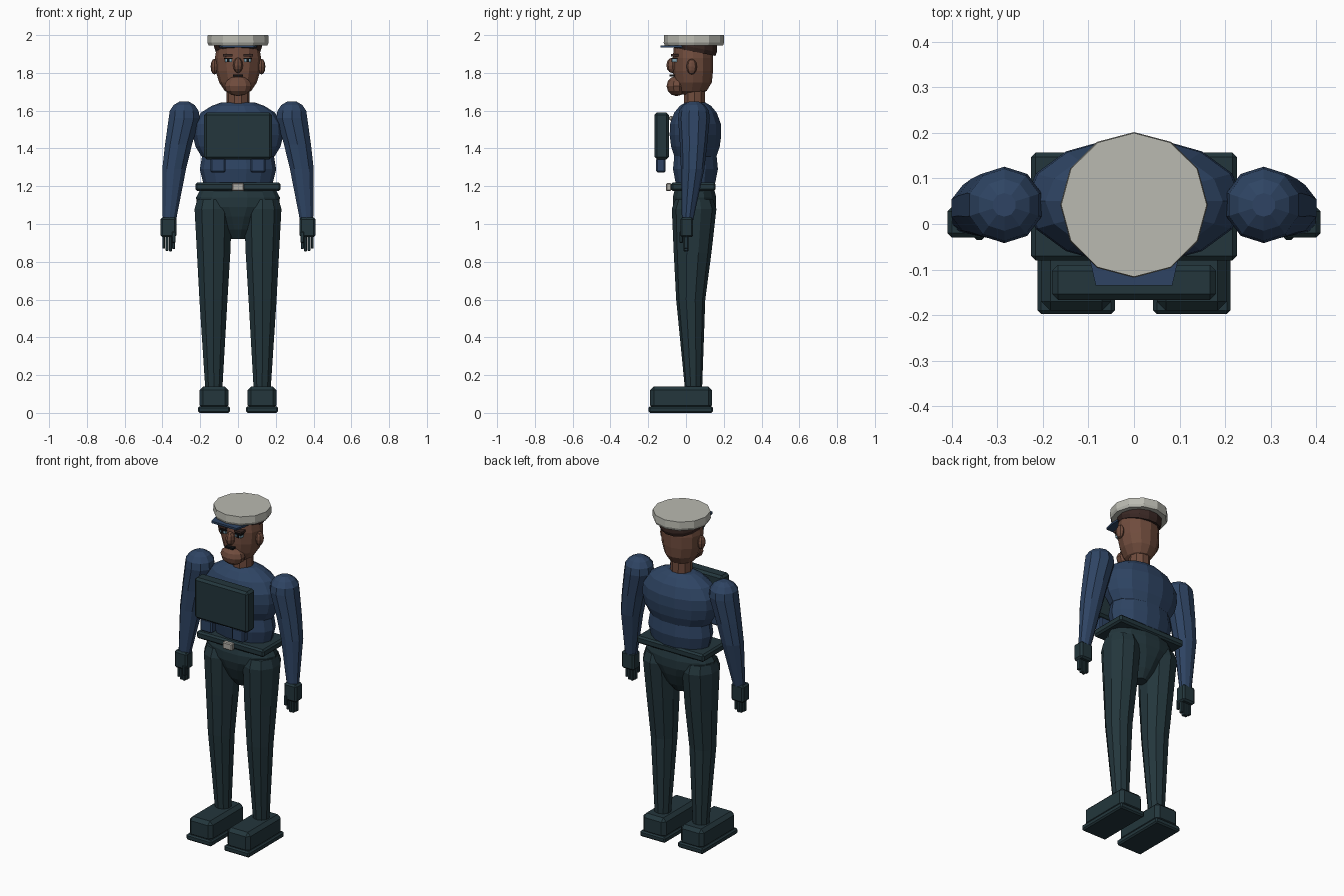
import bpy, bmesh, math
from mathutils import Matrix, Vector

if "Cube" in bpy.data.objects:
    bpy.data.objects.remove(bpy.data.objects["Cube"])


def material(name, r, g, b):
    def lin(c):
        c /= 255
        return ((c + 0.055) / 1.055) ** 2.4 if c > 0.04 else c / 12.92
    m = bpy.data.materials.new(name)
    m.diffuse_color = (lin(r), lin(g), lin(b), 1)
    m.use_nodes = True
    m.node_tree.nodes["Principled BSDF"].inputs["Base Color"].default_value = m.diffuse_color
    return m


NAVY = material("navy cloth", 46, 68, 99)
GREEN = material("dark green cloth", 35, 54, 60)
SKIN = material("skin", 112, 76, 61)
HAIR = material("dark hair", 58, 40, 36)
CREAM = material("cap cream", 186, 186, 177)
SILVER = material("silver", 175, 172, 165)
BLACK = material("black", 18, 18, 20)
EYE = material("eye blue", 125, 160, 175)


def finish(name, bm, mat):
    bmesh.ops.recalc_face_normals(bm, faces=bm.faces)
    me = bpy.data.meshes.new(name)
    bm.to_mesh(me)
    bm.free()
    me.materials.append(mat)
    ob = bpy.data.objects.new(name, me)
    bpy.context.collection.objects.link(ob)
    return ob


def loft(name, mat, rings, n=12, shift=0.0):
    """Stack elliptical rings (x, y, z, rx, ry) from bottom to top."""
    bm = bmesh.new()
    loops = []
    for x, y, z, rx, ry in rings:
        angles = [2 * math.pi * (i + shift) / n for i in range(n)]
        loops.append([bm.verts.new((x + rx * math.cos(a), y + ry * math.sin(a), z))
                      for a in angles])
    for a, b in zip(loops, loops[1:]):
        for i in range(n):
            j = (i + 1) % n
            bm.faces.new((a[i], a[j], b[j], b[i]))
    bm.faces.new(loops[0][::-1])
    bm.faces.new(loops[-1])
    return finish(name, bm, mat)


def box(name, mat, lo, hi, bevel=0.0):
    lo, hi = Vector(lo), Vector(hi)
    bm = bmesh.new()
    bmesh.ops.create_cube(bm, size=1, matrix=Matrix.Translation((lo + hi) / 2)
                          @ Matrix.Diagonal((*(hi - lo), 1)))
    if bevel:
        bmesh.ops.bevel(bm, geom=bm.edges[:], offset=bevel, segments=1, affect='EDGES')
    return finish(name, bm, mat)


def ball(name, mat, centre, radii, u=10, v=6):
    bm = bmesh.new()
    bmesh.ops.create_uvsphere(bm, u_segments=u, v_segments=v, radius=1,
                              matrix=Matrix.Translation(centre) @ Matrix.Diagonal((*radii, 1)))
    return finish(name, bm, mat)


def side_box(name, mat, s, x0, x1, ys, zs, bevel=0.0):
    a, b = sorted((s * x0, s * x1))
    return box(name, mat, (a, ys[0], zs[0]), (b, ys[1], zs[1]), bevel)


# Torso
loft("chest", NAVY, [(0, .05, z, rx, ry) for z, rx, ry in (
    (1.33, .14, .08), (1.36, .195, .115), (1.41, .225, .132), (1.47, .24, .14),
    (1.53, .235, .138), (1.59, .195, .115), (1.625, .14, .085), (1.643, .09, .055))], 14)
loft("belly", NAVY, [(0, .05, z, rx, ry) for z, rx, ry in (
    (1.17, .15, .085), (1.22, .185, .108), (1.29, .202, .122),
    (1.36, .19, .115), (1.42, .13, .07))], 14)
loft("pelvis", GREEN, [(0, .045, z, rx, ry) for z, rx, ry in (
    (.92, .04, .04), (.97, .085, .075), (1.04, .15, .105), (1.09, .215, .118),
    (1.14, .222, .118), (1.19, .195, .105))], 14)

# Belt and buckle
box("belt", GREEN, (-.226, -.08, 1.175), (.226, .157, 1.22), .01)
box("buckle", SILVER, (-.032, -.105, 1.174), (.032, -.078, 1.216), .005)

# Chest pack with pouches, and coat buttons behind it
box("chest_pack", GREEN, (-.18, -.167, 1.342), (.18, -.09, 1.59), .013)
for s in (-1, 1):
    side_box("pouch", NAVY, s, .066, .146, (-.158, -.108), (1.272, 1.35), .008)
    ball("button", SILVER, (s * .035, -.078, 1.56), (.013, .013, .013), 8, 5)

# Neck and head
loft("neck", SKIN, [(0, .045, 1.62, .062, .06), (0, .045, 1.76, .06, .058)], 10)
loft("head", SKIN, [(0, y, z, rx, ry) for y, z, rx, ry in (
    (.02, 1.685, .035, .045), (.03, 1.705, .07, .08), (.037, 1.75, .1, .1),
    (.037, 1.81, .118, .106), (.037, 1.88, .122, .107), (.037, 1.95, .11, .1))], 12)
ball("jaw", SKIN, (0, -.05, 1.73), (.075, .053, .053))
ball("nose", SKIN, (0, -.072, 1.84), (.026, .032, .041), 8, 6)
box("mouth", BLACK, (-.026, -.088, 1.781), (.026, -.06, 1.791))

# Ears, eyes and brows
for s in (-1, 1):
    ball("ear", SKIN, (s * .125, .03, 1.833), (.02, .028, .042), 8, 6)
    side_box("eye_white", EYE, s, .032, .07, (-.074, -.045), (1.858, 1.874))
    side_box("pupil", BLACK, s, .044, .058, (-.078, -.05), (1.857, 1.875))
    side_box("eye_lid", BLACK, s, .029, .073, (-.076, -.045), (1.874, 1.88))
    side_box("brow", HAIR, s, .028, .08, (-.079, -.04), (1.888, 1.901))

# Hair, lower at the back than at the front
hair = loft("hair", HAIR, [(0, .045, 1.9, .118, .113), (0, .045, 1.922, .126, .122),
                           (0, .045, 1.95, .126, .122)], 14)
for v in hair.data.vertices:
    if v.co.z < 1.94:
        v.co.z += .015 - .2 * (v.co.y - .03)
        v.co.z = min(v.co.z, 1.945)

# Cap: crown and visor
loft("cap_crown", CREAM, [(0, .042, 1.945, .155, .154), (0, .042, 1.96, .162, .16),
                          (0, .042, 2.0, .16, .158)], 12)
bm = bmesh.new()
outline = [(-.1, .0), (-.098, -.075), (-.084, -.135), (.084, -.135), (.098, -.075), (.1, .0)]
face = bm.faces.new([bm.verts.new((x, y, 1.934)) for x, y in outline])
up = bmesh.ops.extrude_face_region(bm, geom=[face])
bmesh.ops.translate(bm, vec=(0, 0, .012),
                    verts=[g for g in up["geom"] if isinstance(g, bmesh.types.BMVert)])
finish("cap_visor", bm, NAVY)

for s in (-1, 1):
    # Arm: wrist, elbow, rounded shoulder
    loft("arm", NAVY, [(s * x, y, z, rx, ry) for x, y, z, rx, ry in (
        (.363, .008, 1.02, .037, .03), (.338, .035, 1.29, .066, .062),
        (.315, .04, 1.42, .075, .072), (.285, .042, 1.56, .086, .084),
        (.285, .042, 1.6, .08, .079), (.285, .042, 1.63, .058, .057),
        (.285, .042, 1.648, .026, .026))], 10, .5)

    # Gloved hand
    side_box("glove_palm", GREEN, s, .326, .41, (-.03, .038), (.93, 1.035), .01)
    for k in range(4):
        x = .333 + k * .0175
        drop = (.012, .0, .002, .014)[k]
        side_box("finger", GREEN, s, x, x + .0155, (-.012, .012), (.855 + drop, .94), .003)
    side_box("thumb", GREEN, s, .33, .35, (-.035, -.016), (.9, .96), .004)

    # Leg: ankle, knee, thigh
    loft("leg", GREEN, [(s * x, y, z, rx, ry) for x, y, z, rx, ry in (
        (.128, .04, .12, .047, .045), (.13, .025, .6, .078, .077),
        (.129, .035, .85, .093, .1), (.131, .043, 1.08, .104, .118),
        (.13, .043, 1.13, .09, .1))], 10, .5)

    # Shoe: sole and upper
    side_box("shoe_sole", GREEN, s, .042, .212, (-.198, .143), (0, .035), .008)
    side_box("shoe_upper", GREEN, s, .05, .204, (-.19, .138), (.02, .14), .02)
